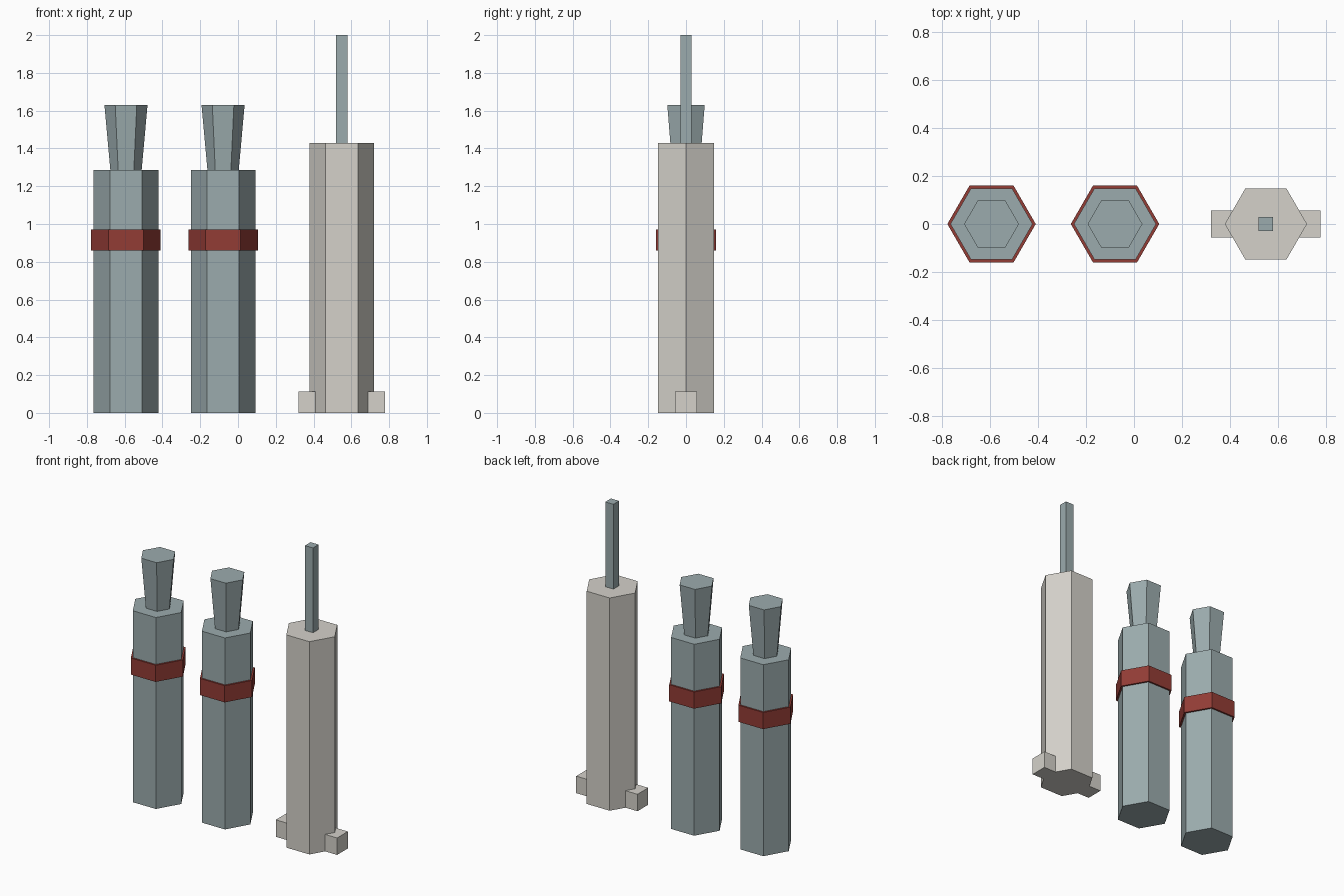
import bpy, bmesh, math

if "Cube" in bpy.data.objects:
    bpy.data.objects.remove(bpy.data.objects["Cube"])

def material(name, rgb):
    m = bpy.data.materials.new(name)
    m.diffuse_color = (*rgb, 1)
    m.use_nodes = True
    m.node_tree.nodes["Principled BSDF"].inputs["Base Color"].default_value = m.diffuse_color
    return m

BLUE = material("grey blue", (0.33, 0.41, 0.42))
RED = material("dull red", (0.29, 0.045, 0.036))
CREAM = material("warm off white", (0.66, 0.64, 0.59))

def add_object(name, bm, mat):
    bmesh.ops.recalc_face_normals(bm, faces=bm.faces)
    mesh = bpy.data.meshes.new(name)
    bm.to_mesh(mesh)
    bm.free()
    mesh.materials.append(mat)
    obj = bpy.data.objects.new(name, mesh)
    bpy.context.collection.objects.link(obj)

def hex_prism(name, x, z0, z1, r0, r1, mat):
    """Six-sided prism or flare with corners pointing along x."""
    bm = bmesh.new()
    rings = []
    for z, r in ((z0, r0), (z1, r1)):
        rings.append([bm.verts.new((x + r * math.cos(i * math.pi / 3),
                                    r * math.sin(i * math.pi / 3), z)) for i in range(6)])
    low, high = rings
    bm.faces.new(low[::-1])
    bm.faces.new(high)
    for i in range(6):
        j = (i + 1) % 6
        bm.faces.new((low[i], low[j], high[j], high[i]))
    add_object(name, bm, mat)

def box(name, x, hx, hy, z0, z1, mat):
    bm = bmesh.new()
    bmesh.ops.create_cube(bm, size=2)
    for v in bm.verts:
        v.co = (x + v.co.x * hx, v.co.y * hy, z0 if v.co.z < 0 else z1)
    add_object(name, bm, mat)

# two matching canisters with flared necks and red bands
for side, x in (("left", -0.593), ("middle", -0.079)):
    hex_prism(side + "_canister_body", x, 0, 1.287, 0.171, 0.171, BLUE)
    hex_prism(side + "_canister_neck", x, 1.287, 1.629, 0.083, 0.114, BLUE)
    hex_prism(side + "_canister_band", x, 0.86, 0.972, 0.184, 0.184, RED)

# taller pale canister with a thin rod and foot lugs
TX = 0.549
hex_prism("tall_canister_body", TX, 0, 1.43, 0.171, 0.171, CREAM)
box("tall_canister_rod", TX, 0.03, 0.03, 1.43, 2.0, BLUE)
box("foot_lugs", TX, 0.228, 0.057, 0, 0.114, CREAM)
